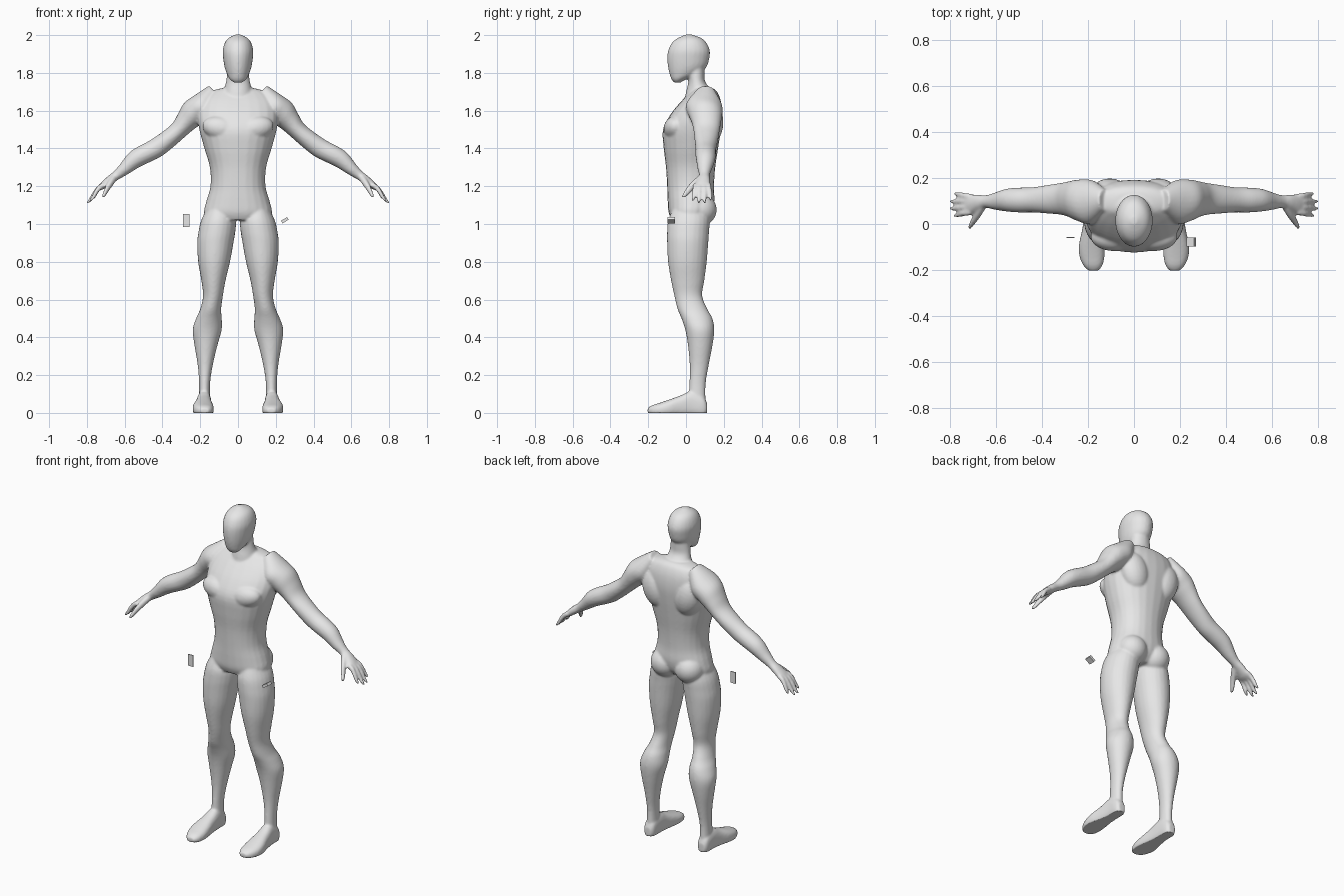
import bpy, bmesh, math
from mathutils import Matrix, Vector

cube = bpy.data.objects.get("Cube")
if cube:
    bpy.data.objects.remove(cube)

SIDES, STEPS = 24, 4
bm = bmesh.new()


def material(name, value):
    m = bpy.data.materials.new(name)
    m.use_nodes = True
    colour = (value, value, value, 1)
    m.diffuse_color = colour
    m.node_tree.nodes["Principled BSDF"].inputs["Base Color"].default_value = colour
    return m


def spline(rows):
    """Smooth curve through rows of numbers."""
    rows = [rows[0], *rows, rows[-1]]
    out = []
    for a, b, c, d in zip(rows, rows[1:], rows[2:], rows[3:]):
        for k in range(STEPS):
            t = k / STEPS
            out.append([q + t / 2 * (r - p + t * (2 * p - 5 * q + 4 * r - s + t * (3 * (q - r) + s - p)))
                        for p, q, r, s in zip(a, b, c, d)])
    return out + [rows[-1]]


def loft(rings, frame, mirror=True, power=1.0):
    """Skin rounded sections (t, u_min, u_max, v_min, v_max) placed by a frame."""
    for sign in (1, -1) if mirror else (1,):
        loops = []
        for t, u0, u1, v0, v1 in spline(rings):
            loop = []
            for k in range(SIDES):
                a = math.tau * k / SIDES
                c, s = math.cos(a), math.sin(a)
                u = (u0 + u1) / 2 + (u1 - u0) / 2 * math.copysign(abs(c) ** power, c)
                v = (v0 + v1) / 2 + (v1 - v0) / 2 * math.copysign(abs(s) ** power, s)
                p = frame(t, u, v)
                loop.append(bm.verts.new((p[0] * sign, p[1], p[2])))
            loops.append(loop)
        for lo, hi in zip(loops, loops[1:]):
            for k in range(SIDES):
                j = (k + 1) % SIDES
                bm.faces.new((lo[k], lo[j], hi[j], hi[k]))
        bm.faces.new(loops[0][::-1])
        bm.faces.new(loops[-1])


def muscle(centre, size, tilt=0):
    """Mirrored pair of ellipsoids, tilted in the frontal plane."""
    for sign in (1, -1):
        place = (Matrix.Translation((centre[0] * sign, *centre[1:]))
                 @ Matrix.Rotation(math.radians(tilt * sign), 4, 'Y')
                 @ Matrix.Diagonal((*size, 1)))
        bmesh.ops.create_uvsphere(bm, u_segments=SIDES, v_segments=16, radius=1, matrix=place)


def upright(t, u, v):
    return (u, v, t)


def forward(t, u, v):
    return (u, t, v)


def along_arm(t, u, v):
    return (0.25 + 0.77 * t + 0.64 * u, v, 1.60 - 0.64 * t + 0.77 * u)


def centred(rows):
    return [(z, -w, w, y0, y1) for z, w, y0, y1 in rows]


# Torso
loft(centred([
    (1.02, .15, -.075, .10), (1.06, .18, -.092, .135), (1.12, .168, -.097, .15),
    (1.20, .146, -.10, .148), (1.30, .149, -.106, .155), (1.40, .178, -.118, .17),
    (1.50, .205, -.122, .185), (1.58, .215, -.082, .192), (1.65, .20, -.025, .185),
    (1.70, .15, .025, .165), (1.72, .08, .04, .14)]), upright, False, .92)

# Neck
loft(centred([
    (1.64, .10, -.01, .17), (1.70, .078, .0, .145), (1.75, .064, .012, .103),
    (1.80, .058, .008, .098), (1.86, .055, .0, .10)]), upright, False)

# Head
loft(centred([
    (1.748, .022, -.062, -.03), (1.765, .042, -.076, .0), (1.79, .057, -.086, .06),
    (1.83, .071, -.095, .108), (1.88, .079, -.099, .124), (1.92, .081, -.094, .126),
    (1.96, .07, -.074, .108), (1.985, .05, -.042, .08), (2.003, .014, .0, .03)]), upright, False)

# Chest, shoulder blades and buttocks
muscle((.085, -.055, 1.505), (.105, .063, .065), -12)
muscle((.105, .125, 1.54), (.085, .073, .12), 15)
muscle((.08, .075, 1.075), (.085, .088, .085))

# Legs
loft([
    (1.08, .04, .165, -.07, .11), (1.02, .012, .195, -.094, .125), (.96, .014, .209, -.10, .122),
    (.90, .024, .216, -.10, .118), (.80, .042, .211, -.095, .11), (.70, .066, .194, -.079, .097),
    (.62, .08, .185, -.062, .086), (.55, .089, .20, -.045, .113), (.50, .086, .222, -.024, .14),
    (.44, .086, .24, -.004, .15), (.36, .108, .231, .01, .141), (.25, .134, .213, .02, .12),
    (.15, .148, .206, .018, .104), (.04, .148, .208, .01, .105)], upright)

# Feet
loft([
    (.112, .16, .20, .0, .05), (.09, .146, .213, -.02, .09), (.03, .142, .217, -.02, .115),
    (-.03, .138, .226, -.02, .092), (-.09, .13, .239, -.02, .07), (-.14, .128, .237, -.02, .053),
    (-.18, .137, .22, -.015, .04), (-.203, .155, .198, .0, .025)], forward, power=.8)

# Arms and palms
loft([
    (-.16, -.03, .04, .06, .15), (-.07, -.09, .05, .0, .19), (.0, -.09, .054, .012, .193),
    (.06, -.086, .032, .03, .186), (.12, -.087, .01, .04, .178), (.19, -.089, .01, .045, .17),
    (.27, -.087, .018, .05, .16), (.34, -.071, .033, .05, .158), (.40, -.056, .037, .054, .153),
    (.47, -.046, .021, .062, .136), (.52, -.037, .013, .07, .125), (.56, -.032, .014, .06, .128),
    (.61, -.027, .01, .042, .13), (.635, -.018, .002, .048, .126)], along_arm)

# Fingers: base side position, tip side position, reach
for base, tip, reach in ((.052, .036, .715), (.075, .066, .737), (.098, .098, .735), (.118, .132, .71)):
    rows = []
    for k, (rise, r) in enumerate(((-.008, .014), (-.004, .0135), (-.01, .0125), (-.021, .011), (-.026, .006))):
        f = k / 4
        y = base + (tip - base) * f
        rows.append((.60 + (reach - .60) * f, rise - r, rise + r, y - r, y + r))
    loft(rows, along_arm)

# Thumbs
loft([
    (.53, -.03, .004, .065, .11), (.565, -.04, -.004, .03, .08), (.60, -.049, -.018, .003, .044),
    (.63, -.058, -.034, -.016, .018), (.652, -.063, -.046, -.027, -.006)], along_arm)

# Fuse the parts into one smooth skin
grey = material("light grey", 0.8)
bmesh.ops.recalc_face_normals(bm, faces=bm.faces)
mesh = bpy.data.meshes.new("parts")
bm.to_mesh(mesh)
bm.free()
body = bpy.data.objects.new("body", mesh)
bpy.context.collection.objects.link(body)
fuse = body.modifiers.new("fuse", 'REMESH')
fuse.mode = 'VOXEL'
fuse.voxel_size = 0.0065
relax = body.modifiers.new("relax", 'SMOOTH')
relax.factor = 0.5
relax.iterations = 7
skin = bpy.data.meshes.new_from_object(body.evaluated_get(bpy.context.evaluated_depsgraph_get()))
body.modifiers.clear()
body.data = skin
bpy.data.meshes.remove(mesh)
skin.name = "body"
for v in skin.vertices:
    v.co.z = max(v.co.z, 0)
skin.materials.clear()
skin.materials.append(grey)
skin.shade_smooth()

# Small loose plates beside the hips
for name, place, size, tilt in (
        ("right_plate", (-.275, -.058, 1.019), (.034, .005, .069), 0),
        ("left_plate", (.248, -.078, 1.02), (.038, .038, .016), -32)):
    bpy.ops.mesh.primitive_cube_add(size=1, location=place, rotation=(0, math.radians(tilt), 0))
    plate = bpy.context.object
    plate.name = name
    plate.scale = size
    plate.data.materials.append(grey)
